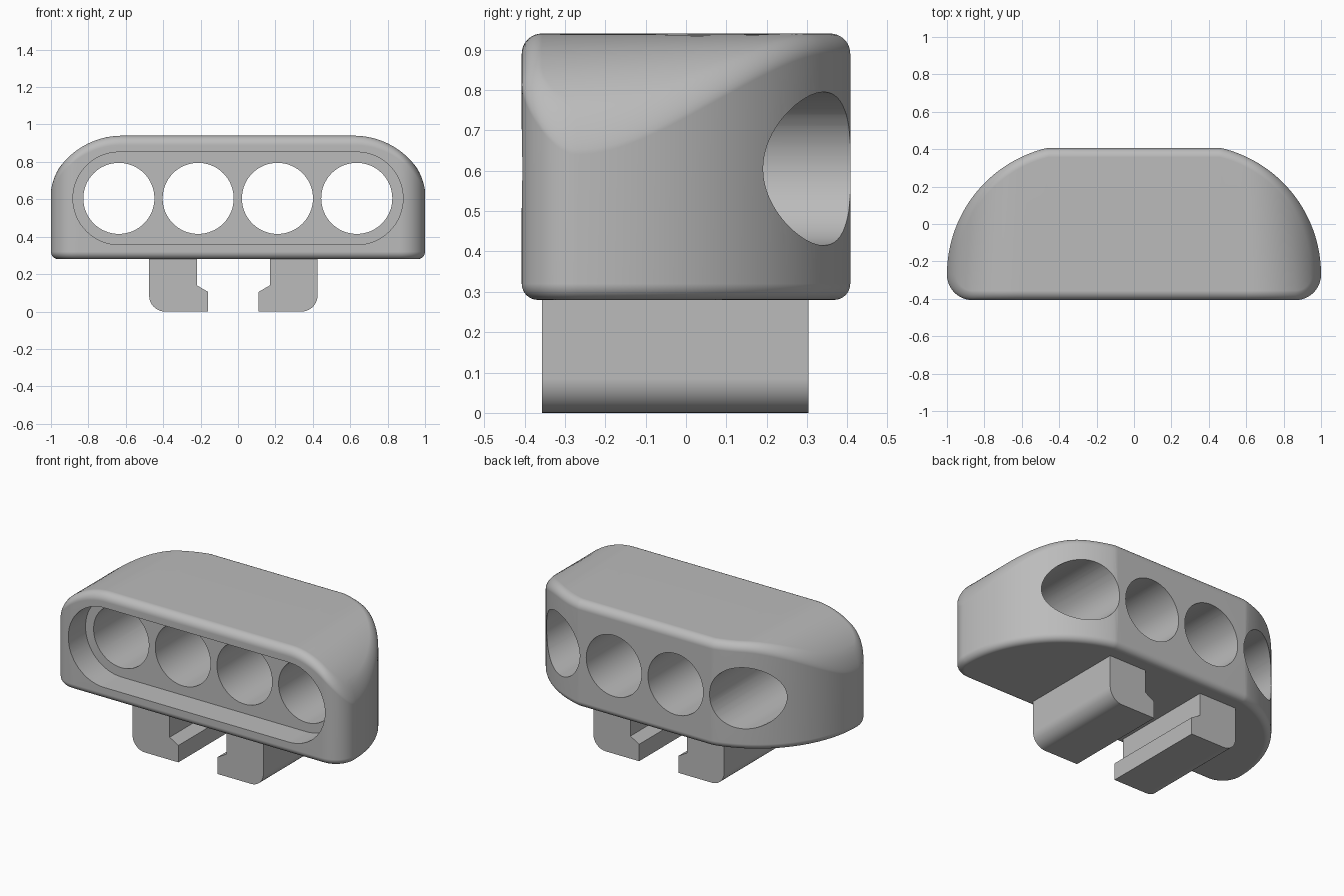
import bpy, bmesh, math
from math import sin, cos, pi, sqrt

if "Cube" in bpy.data.objects:
    bpy.data.objects.remove(bpy.data.objects["Cube"])

grey = bpy.data.materials.new("plain grey")
grey.diffuse_color = (0.5, 0.5, 0.5, 1)
grey.use_nodes = True
grey.node_tree.nodes["Principled BSDF"].inputs["Base Color"].default_value = grey.diffuse_color


def finish(name, bm):
    bmesh.ops.recalc_face_normals(bm, faces=bm.faces)
    mesh = bpy.data.meshes.new(name)
    bm.to_mesh(mesh)
    bm.free()
    mesh.materials.append(grey)
    ob = bpy.data.objects.new(name, mesh)
    bpy.context.collection.objects.link(ob)
    return ob


def prism(name, pts, y0, y1):
    """Extrude a front-view (x, z) outline along y."""
    bm = bmesh.new()
    a = [bm.verts.new((x, y0, z)) for x, z in pts]
    b = [bm.verts.new((x, y1, z)) for x, z in pts]
    bm.faces.new(a)
    bm.faces.new(b[::-1])
    for i in range(len(a)):
        j = (i + 1) % len(a)
        bm.faces.new((a[i], a[j], b[j], b[i]))
    return finish(name, bm)


def arc(cx, cz, r, a0, a1, n):
    return [(cx + r * cos(a0 + (a1 - a0) * i / n), cz + r * sin(a0 + (a1 - a0) * i / n))
            for i in range(n + 1)]


def activate(ob):
    bpy.ops.object.select_all(action='DESELECT')
    ob.select_set(True)
    bpy.context.view_layer.objects.active = ob


def smooth(ob):
    activate(ob)
    bpy.ops.object.shade_smooth_by_angle(angle=math.radians(32))
    wn = ob.modifiers.new("even shading", 'WEIGHTED_NORMAL')
    wn.keep_sharp = True


# Body outline seen from above: straight front, large arcs round the back
HALF, R_ARC, R_FRONT, Y_MID = 0.407, 0.695, 0.137, -0.27
Z0, Z1 = 0.28, 0.94


def side_point(x, back):
    """Point and outward normal on the back or front of the plan outline."""
    r = R_ARC if back else R_FRONT
    s = 1 if back else -1
    dx = abs(x) - (1 - r)
    h = sqrt(max(0, r * r - dx * dx))
    if dx < 0 or Y_MID + h > HALF:
        return (x, s * HALF), (0, s)
    return (x, Y_MID + s * h), (math.copysign(dx / r, x), s * h / r)


def top_z(x):
    """Top surface: flat in the middle, curving down at both ends."""
    d = max(0, abs(x) - 0.62)
    return Z1 - 0.414 + sqrt(0.414 ** 2 - d * d)


steps = 40
xs = [0.305 + 0.695 * cos(math.radians(77.5) * i / steps) for i in range(steps + 1)] + [0.3, 0.15]
xs = [-x for x in xs] + [0] + xs[::-1]
n = len(xs)
plan = [side_point(x, True) for x in xs] + [side_point(x, False) for x in xs[-2:0:-1]]

# Body: rings up the rounded bottom edge, the wall and the rounded top edge
bm = bmesh.new()
rings = []
seg = 8
levels = [("low", 0.04, pi / 2 * (1 - i / seg)) for i in range(seg + 1)]
levels += [("high", 0.05, pi / 2 * i / seg) for i in range(seg + 1)]
for kind, r, a in levels:
    ring = []
    for (x, y), (nx, ny) in plan:
        inset = r * (1 - cos(a))
        px, py = x - nx * inset, y - ny * inset
        z = Z0 + r * (1 - sin(a)) if kind == "low" else top_z(px) - r * (1 - sin(a))
        ring.append(bm.verts.new((px, py, z)))
    rings.append(ring)
m = len(plan)
for lo, hi in zip(rings, rings[1:]):
    for i in range(m):
        j = (i + 1) % m
        bm.faces.new((lo[i], lo[j], hi[j], hi[i]))
bm.faces.new(rings[0])
top = rings[-1]
for i in range(n - 1):      # top strips join back edge to front edge
    quad = [top[i], top[i + 1], top[(m - i - 1) % m], top[(m - i) % m]]
    bm.faces.new(list(dict.fromkeys(quad)))
body = finish("body", bm)

# Front recess and four finger holes
HZ = 0.605
recess = arc(0.635, HZ, 0.2475, -pi / 2, pi / 2, 32) + arc(-0.635, HZ, 0.2475, pi / 2, 3 * pi / 2, 32)
cutters = [prism("recess_cutter", recess, -1, -0.237)]
for x in (-0.637, -0.213, 0.211, 0.635):
    cutters.append(prism("finger_hole_cutter", arc(x, HZ, 0.19, 0, 2 * pi, 64)[:-1], -1, 1))
activate(body)
for c in cutters:
    c.hide_render = True
    mod = body.modifiers.new("cut", 'BOOLEAN')
    mod.operation, mod.solver, mod.object = 'DIFFERENCE', 'EXACT', c
    bpy.ops.object.modifier_apply(modifier=mod.name)
    bpy.data.objects.remove(c)
smooth(body)

# Two mirrored clip rails with inward lips
for name, s in (("left_clip", -1), ("right_clip", 1)):
    half = [(0.195, 0.30), (0.195, 0.14), (0.135, 0.105), (0.135, 0)]
    half += arc(0.365, 0.085, 0.085, -pi / 2, 0, 10) + [(0.45, 0.30)]
    smooth(prism(name, [(s * x - 0.025, z) for x, z in half], -0.357, 0.303))
